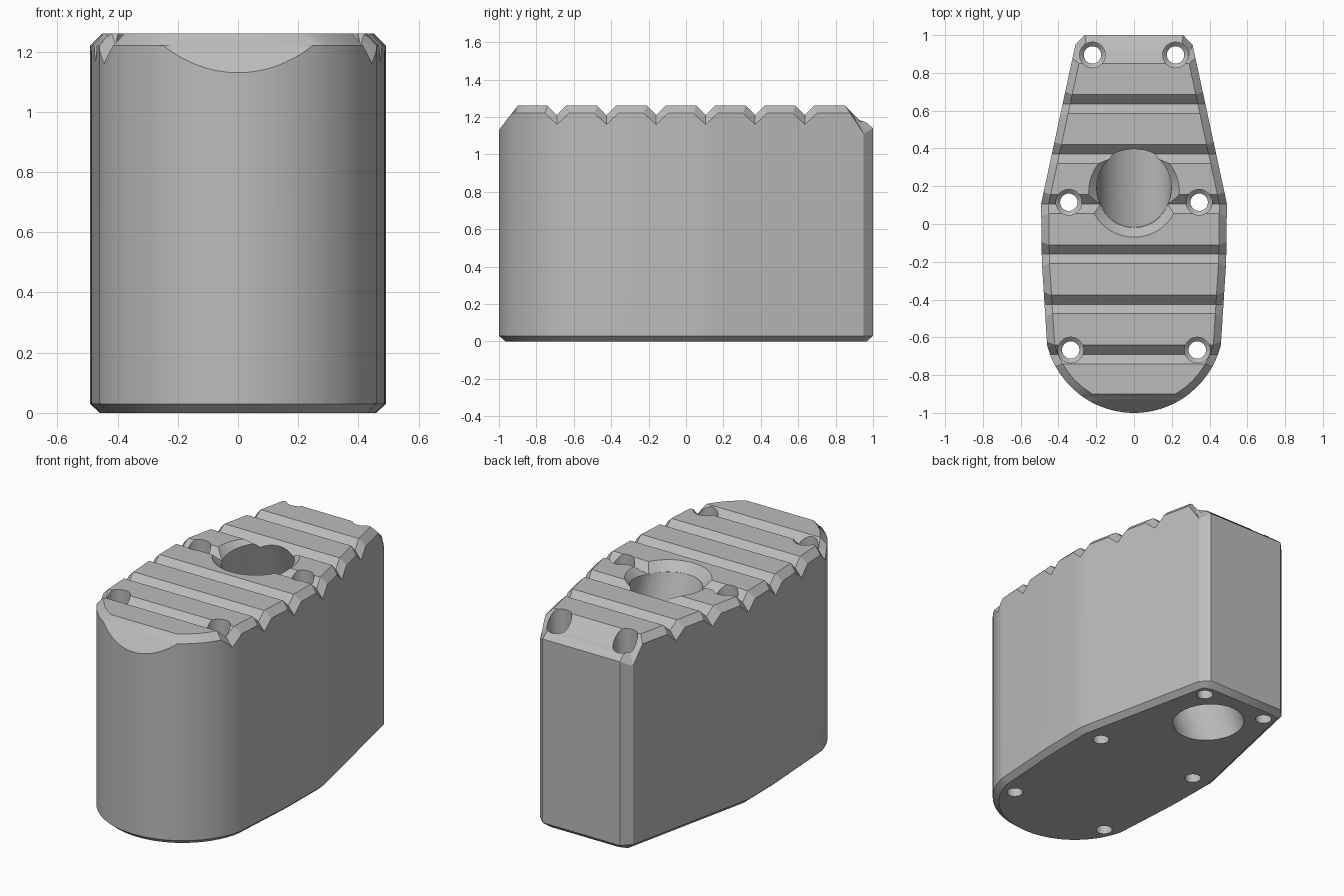
import bpy, bmesh, math
from mathutils import Vector

cube = bpy.data.objects.get("Cube")
if cube:
    bpy.data.objects.remove(cube, do_unlink=True)

grey = bpy.data.materials.new("plain grey")
grey.use_nodes = True
COLOUR = (0.5, 0.5, 0.5, 1)
grey.diffuse_color = COLOUR
grey.node_tree.nodes["Principled BSDF"].inputs["Base Color"].default_value = COLOUR

ARC_Y, ARC_R = -0.526, 0.474     # rounded front end
BEVEL = 0.04
SIDE = [(-0.64, 0.46), (-0.2, 0.488), (0.107, 0.492), (0.95, 0.31), (1.0, 0.26)]


def half_width(y, inset=0.0):
    """Half width of the outline at depth y, optionally inset."""
    if y < SIDE[0][0]:
        return math.sqrt(max(0, (ARC_R - inset) ** 2 - (y - ARC_Y) ** 2))
    for (y0, x0), (y1, x1) in zip(SIDE, SIDE[1:]):
        if y <= y1 + 1e-6:
            return x0 + (x1 - x0) * (y - y0) / (y1 - y0) - inset


def make_object(name, bm):
    bmesh.ops.recalc_face_normals(bm, faces=bm.faces)
    mesh = bpy.data.meshes.new(name)
    bm.to_mesh(mesh)
    bm.free()
    mesh.materials.append(grey)
    obj = bpy.data.objects.new(name, mesh)
    bpy.context.collection.objects.link(obj)
    return obj


# Key cross-sections: wall y, wall top z, deck y, deck z
keys = [(-1, 1.13, -1, 1.13), (-0.93, 1.22, -0.93, 1.221), (-0.9, 1.22, -0.9, 1.26)]
for i in range(6):               # V grooves across the deck
    c = -0.69 + 0.265 * i
    keys += [(c - 0.065, 1.22, c - 0.05, 1.26), (c, 1.16, c, 1.21),
             (c + 0.065, 1.22, c + 0.05, 1.26)]
keys += [(0.878, 1.22, 0.85, 1.26), (0.95, 1.11, 0.925, 1.185), (1, 1.14, 0.965, 1.17)]

rows = []
for n, (a, b) in enumerate(zip(keys, keys[1:])):
    steps = 14 if n == 0 else 4 if a[0] < -0.6 else 1
    for k in range(steps):
        t = (k / steps) ** (2 if n == 0 else 1)
        rows.append([p + (q - p) * t for p, q in zip(a, b)])
rows.append(keys[-1])

# Main block, lofted from front to back
bm = bmesh.new()
rings = []
for yw, zw, yi, zi in rows:
    w = half_width(yw)
    if yw < SIDE[0][0]:
        s = 1 - 0.035 / ARC_R
        base = (w * s, ARC_Y + (yw - ARC_Y) * s, 0)
    else:
        base = (w - 0.033, min(yw, 0.967), 0)
    right = [base, (w, yw, 0.03), (w, yw, zw), (half_width(yi, BEVEL), yi, zi)]
    left = [(-x, y, z) for x, y, z in reversed(right)]
    rings.append([bm.verts.new(p) for p in right + left])
for a, b in zip(rings, rings[1:]):
    for j in range(8):
        k = (j + 1) % 8
        bm.faces.new((a[j], a[k], b[k], b[j]))
end = rings[-1]
for j in range(3):               # back wall with its bevels
    bm.faces.new((end[j], end[j + 1], end[6 - j], end[7 - j]))
bmesh.ops.remove_doubles(bm, verts=bm.verts, dist=1e-4)
bmesh.ops.dissolve_degenerate(bm, edges=bm.edges, dist=1e-4)
block = make_object("grooved_block", bm)


def turned(name, profile, place, slope=0.0, sides=48):
    """Cutter turned round an axis that leans forward by slope per unit height."""
    bm = bmesh.new()
    loops = []
    for r, z in profile:
        loops.append([bm.verts.new(Vector(place) + Vector((
            r * math.cos(a), r * math.sin(a) * math.hypot(1, slope) - slope * z, z)))
            for a in (math.tau * i / sides for i in range(sides))])
    for a, b in zip(loops, loops[1:]):
        for i in range(sides):
            j = (i + 1) % sides
            bm.faces.new((a[i], a[j], b[j], b[i]))
    bm.faces.new(loops[0])
    bm.faces.new(loops[-1])
    obj = make_object(name, bm)
    obj.hide_render = True
    return obj


# Leaning bore, its countersunk mouth, and three pairs of bolt holes
cutters = [
    turned("bore_cutter", [(0.198, -0.2), (0.198, 1.5)], (0, 0.665, 0), 0.389),
    turned("mouth_cutter", [(0.19, 1.21), (0.29, 1.31)], (0, 0.17, 0)),
]
for x, y in [(0.22, 0.895), (0.345, 0.115), (0.335, -0.667)]:
    for side in (-1, 1):
        cutters.append(turned("bolt_hole_cutter",
                              [(0.046, -0.1), (0.046, 1.08), (0.068, 1.1), (0.068, 1.4)],
                              (side * x, y, 0), sides=32))

bpy.context.view_layer.objects.active = block
block.select_set(True)
for cutter in cutters:
    mod = block.modifiers.new("hole", 'BOOLEAN')
    mod.operation = 'DIFFERENCE'
    mod.solver = 'EXACT'
    mod.object = cutter
    bpy.ops.object.modifier_apply(modifier=mod.name)
    bpy.data.objects.remove(cutter, do_unlink=True)

bpy.ops.object.select_all(action='DESELECT')
block.select_set(True)
bpy.ops.object.shade_smooth_by_angle(angle=math.radians(25))
